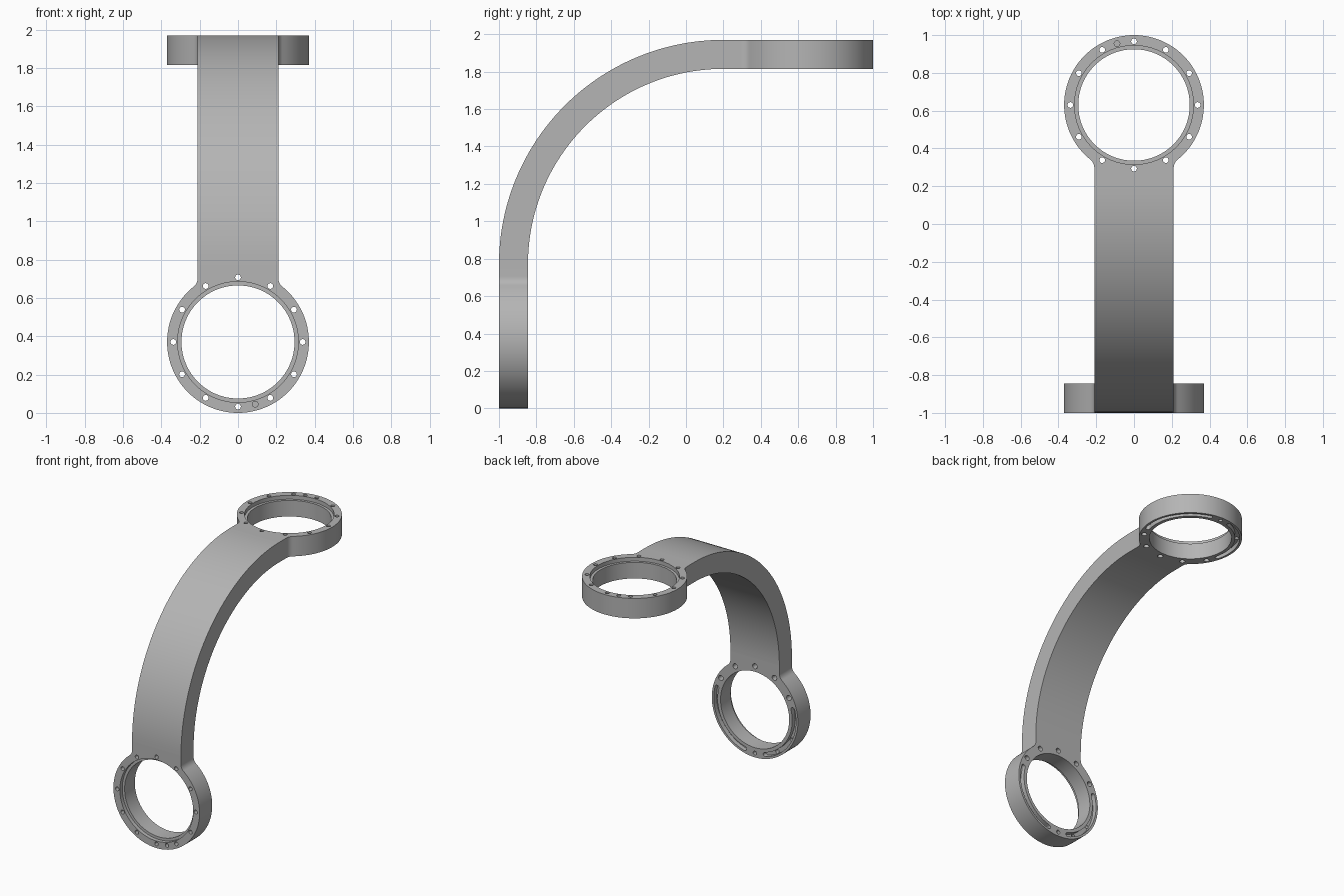
import bpy, bmesh
from math import sin, cos, pi, radians, sqrt, atan2

cube = bpy.data.objects.get("Cube")
if cube:
    bpy.data.objects.remove(cube, do_unlink=True)

THICK = 0.155      # plate and arm thickness
HALF = 0.21        # half width of the arm
RING = 0.37        # outer ring radius
FILLET = 0.06      # blend between ring and arm
BOLT = 0.337       # bolt circle radius
BEND = 1.2         # outer bend radius
BEND_Y, BEND_Z = 0.2, 0.77

grey = bpy.data.materials.new("light grey metal")
grey.use_nodes = True
grey.diffuse_color = (0.46, 0.46, 0.46, 1)
grey.node_tree.nodes["Principled BSDF"].inputs["Base Color"].default_value = grey.diffuse_color


def finish(name, bm):
    bmesh.ops.recalc_face_normals(bm, faces=bm.faces)
    mesh = bpy.data.meshes.new(name)
    bm.to_mesh(mesh)
    bm.free()
    mesh.materials.append(grey)
    obj = bpy.data.objects.new(name, mesh)
    bpy.context.collection.objects.link(obj)
    return obj


def prism(bm, outline, low, high, place):
    """Extrude a plane outline between two depths below the outer face."""
    rows = [[bm.verts.new(place(u, v, w)) for u, v in outline] for w in (low, high)]
    n = len(outline)
    bm.faces.new(rows[0])
    bm.faces.new(rows[1][::-1])
    for i in range(n):
        j = (i + 1) % n
        bm.faces.new((rows[0][i], rows[0][j], rows[1][j], rows[1][i]))


def arc(radius, start, end, steps, cu=0, cv=0):
    angles = [start + (end - start) * i / steps for i in range(steps + 1)]
    return [(cu + radius * cos(a), cv + radius * sin(a)) for a in angles]


def circle(radius, steps, cu=0, cv=0):
    return arc(radius, 0, 2 * pi, steps, cu, cv)[:-1]


def select_only(obj):
    bpy.ops.object.select_all(action='DESELECT')
    obj.select_set(True)
    bpy.context.view_layer.objects.active = obj


def mounting_ring(name, neck, blind_u, place):
    # Ring outline blending into the neck, the arm lies towards +v
    cv = sqrt((RING + FILLET) ** 2 - (HALF + FILLET) ** 2)
    tangent = atan2(cv, HALF + FILLET)
    blend = arc(FILLET, pi, pi + tangent, 8, HALF + FILLET, cv)
    left = [(-u, v) for u, v in blend[::-1]]
    rim = arc(RING, tangent, -pi - tangent, 88)[1:-1]
    bm = bmesh.new()
    prism(bm, [(HALF, neck)] + blend + rim + left + [(-HALF, neck)], 0, THICK, place)
    body = finish(name, bm)

    # Bore, seat, bolt holes, blind pin hole and rear grooves
    bm = bmesh.new()
    prism(bm, circle(0.295, 96), -0.05, THICK + 0.05, place)
    prism(bm, circle(0.315, 96), -0.05, 0.03, place)
    for i in range(12):
        a = i * pi / 6
        u, v = BOLT * cos(a), BOLT * sin(a)
        prism(bm, circle(0.015, 16, u, v), -0.05, THICK + 0.05, place)
        if sin(a) > 0.4:
            prism(bm, circle(0.02, 16, u, v), THICK - 0.08, THICK + 0.04, place)
    prism(bm, circle(0.015, 16, blind_u, -0.325), -0.05, 0.06, place)
    for side in (1, -1):
        a, b = radians(15), radians(-75)
        r = 0.016
        slot = arc(BOLT + r, b, a, 24)
        slot += arc(r, a, a + pi, 8, BOLT * cos(a), BOLT * sin(a))[1:-1]
        slot += arc(BOLT - r, a, b, 24)
        slot += arc(r, b + pi, b + 2 * pi, 8, BOLT * cos(b), BOLT * sin(b))[1:-1]
        prism(bm, [(side * u, v) for u, v in slot], THICK - 0.035, THICK + 0.03, place)
    cutter = finish(name + "_cutter", bm)
    cutter.hide_render = True

    cut = body.modifiers.new("openings", 'BOOLEAN')
    cut.operation = 'DIFFERENCE'
    cut.solver = 'EXACT'
    cut.use_self = True
    cut.object = cutter
    select_only(body)
    bpy.ops.object.modifier_apply(modifier=cut.name)
    bpy.data.objects.remove(cutter, do_unlink=True)
    bpy.ops.object.shade_smooth_by_angle(angle=radians(30))


RING_Z, RING_Y, TOP = 0.37, 0.63, 1.97
mounting_ring("front_ring", BEND_Z - RING_Z, 0.09,
              lambda u, v, w: (u, w - 1, RING_Z + v))
mounting_ring("top_ring", RING_Y - BEND_Y, -0.09,
              lambda u, v, w: (u, RING_Y - v, TOP - w))

# Curved arm: rectangular section swept through a quarter turn
bm = bmesh.new()
rows = []
for i in range(49):
    a = pi / 2 * i / 48
    section = [(-HALF, BEND), (HALF, BEND), (HALF, BEND - THICK), (-HALF, BEND - THICK)]
    rows.append([bm.verts.new((x, BEND_Y - r * cos(a), BEND_Z + r * sin(a))) for x, r in section])
for p, q in zip(rows, rows[1:]):
    for k in range(4):
        m = (k + 1) % 4
        bm.faces.new((p[k], p[m], q[m], q[k]))
arm = finish("curved_arm", bm)
select_only(arm)
bpy.ops.object.shade_smooth_by_angle(angle=radians(30))
